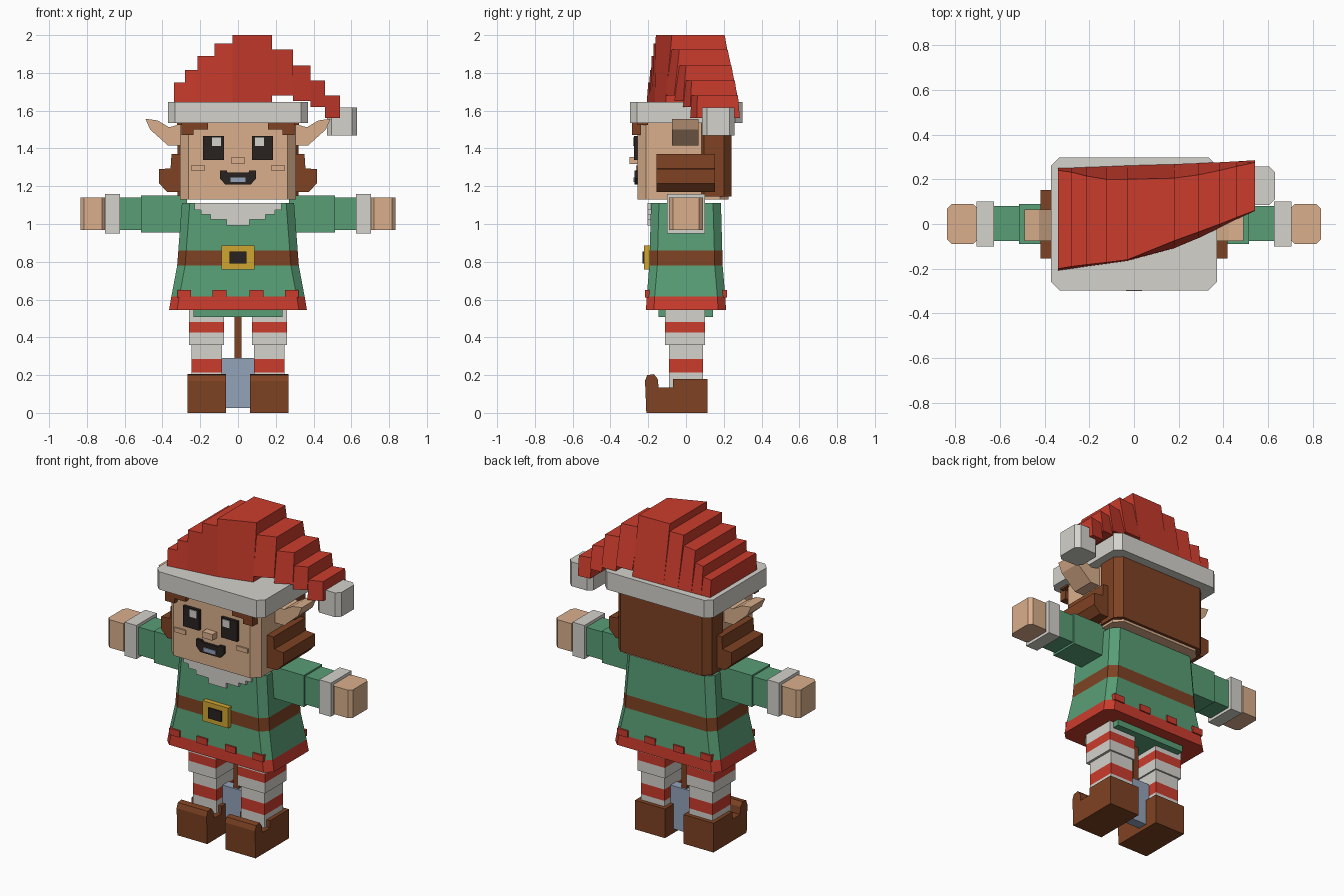
import bpy, bmesh
from mathutils import Vector

cube = bpy.data.objects.get("Cube")
if cube:
    bpy.data.objects.remove(cube, do_unlink=True)


def linear(c):
    c /= 255
    return c / 12.92 if c <= 0.04045 else ((c + 0.055) / 1.055) ** 2.4


def material(name, *rgb):
    m = bpy.data.materials.new(name)
    m.use_nodes = True
    col = [linear(c) for c in rgb] + [1]
    m.diffuse_color = col
    m.node_tree.nodes["Principled BSDF"].inputs["Base Color"].default_value = col
    return m


RED = material("red cloth", 203, 60, 45)
GREEN = material("green cloth", 88, 158, 118)
SKIN = material("skin", 218, 175, 140)
BROWN = material("brown", 126, 66, 35)
WHITE = material("off white", 212, 210, 204)
GOLD = material("gold", 208, 166, 50)
BLACK = material("black", 40, 34, 32)
STEEL = material("blue grey", 148, 163, 184)


def finish(name, bm, mats, rule=None):
    bmesh.ops.recalc_face_normals(bm, faces=bm.faces)
    if rule:
        for f in bm.faces:
            f.material_index = rule(f.calc_center_median())
    me = bpy.data.meshes.new(name)
    bm.to_mesh(me)
    bm.free()
    for m in mats:
        me.materials.append(m)
    ob = bpy.data.objects.new(name, me)
    bpy.context.scene.collection.objects.link(ob)
    return ob


def loft(name, rings, mats, rule=None):
    """Stack rectangles (z, x0, x1, y0, y1, corner cut) into one solid."""
    bm = bmesh.new()
    loops = []
    for z, x0, x1, y0, y1, c in rings:
        pts = [(x0, y0 + c), (x0 + c, y0), (x1 - c, y0), (x1, y0 + c),
               (x1, y1 - c), (x1 - c, y1), (x0 + c, y1), (x0, y1 - c)]
        if c == 0:
            pts = pts[::2]
        loops.append([bm.verts.new((x, y, z)) for x, y in pts])
    for a, b in zip(loops, loops[1:]):
        n = len(a)
        for i in range(n):
            bm.faces.new((a[i], a[(i + 1) % n], b[(i + 1) % n], b[i]))
    bm.faces.new(loops[0])
    bm.faces.new(loops[-1])
    return finish(name, bm, mats, rule)


def box(name, x0, x1, y0, y1, z0, z1, mat, cut=0):
    return loft(name, [(z, x0, x1, y0, y1, cut) for z in (z0, z1)], [mat])


def prism(name, pts, lo, hi, mat, axis):
    """Extrude a side profile along x (y, z points) or a front profile along y (x, z points)."""
    bm = bmesh.new()
    place = (lambda p, t: (t, *p)) if axis == "x" else (lambda p, t: (p[0], t, p[1]))
    a, b = ([bm.verts.new(place(p, t)) for p in pts] for t in (lo, hi))
    for i in range(len(a)):
        j = (i + 1) % len(a)
        bm.faces.new((a[i], a[j], b[j], b[i]))
    bm.faces.new(a)
    bm.faces.new(b)
    return finish(name, bm, [mat])


def mirrored(ob):
    """Copy a left-hand part to the right-hand side."""
    bm = bmesh.new()
    bm.from_mesh(ob.data)
    for v in bm.verts:
        v.co.x *= -1
    return finish(ob.name.replace("left", "right"), bm, list(ob.data.materials))


# Curled shoes
shoe = [(-.21, 0), (.115, 0), (.115, .18), (-.07, .18), (-.07, .135), (-.145, .135),
        (-.15, .18), (-.17, .205), (-.205, .2), (-.217, .17)]
mirrored(prism("left_shoe", shoe, .063, .268, BROWN, "x"))

# Striped stockings
def stripe(lo, hi):
    return lambda c: int(lo < c.z < hi)

mirrored(loft("left_lower_leg", [(z, .085, .245, -.09, .09, 0) for z in (.12, .215, .285, .36)],
              [WHITE, RED], stripe(.215, .285)))
mirrored(loft("left_upper_leg", [(z, .075, .26, -.11, .1, 0) for z in (.36, .425, .48, .56)],
              [WHITE, RED], stripe(.425, .48)))

# Shovel between the legs
box("shovel_blade", -.087, .087, -.03, .03, .025, .29, STEEL)
box("shovel_handle", -.018, .018, -.018, .018, .29, .52, BROWN)

# Tunic with hem and belt
box("under_tunic", -.235, .235, -.145, .142, .508, .56, GREEN)
tunic = [(.545, .365, .212), (.615, .353, .208), (.78, .322, .194), (.86, .316, .192), (1.112, .297, .185)]
loft("tunic", [(z, -x, x, -y, y, .042) for z, x, y in tunic], [GREEN, RED, BROWN],
     lambda c: 1 if c.z < .61 else 2 if .79 < c.z < .85 else 0)
for side, y in (("front", -.204), ("back", .204)):
    for i, x in enumerate((-.285, -.098, .098, .285)):
        box(f"hem_tab_{side}_{i + 1}", x - .036, x + .036, y - .012, y + .012, .61, .65, RED)

# Stepped collar
for i, (hx, z0, z1) in enumerate(((.23, 1.075, 1.112), (.195, 1.05, 1.075), (.145, 1.025, 1.05), (.06, .992, 1.025))):
    box(f"collar_step_{i + 1}", -hx, hx, -.203, -.17, z0, z1, WHITE)

# Buckle
box("buckle", -.088, .088, -.222, -.19, .76, .885, GOLD)
box("buckle_centre", -.045, .045, -.23, -.22, .79, .855, BLACK)

# Arms
mirrored(box("left_upper_arm", .27, .513, -.09, .09, .955, 1.15, GREEN))
mirrored(box("left_forearm", .51, .63, -.077, .08, .967, 1.14, GREEN))
mirrored(box("left_cuff", .625, .705, -.1, .1, .95, 1.158, WHITE))
mirrored(box("left_hand", .7, .835, -.09, .09, .967, 1.14, SKIN, .02))

# Head and hair
box("head", -.307, .307, -.256, .225, 1.13, 1.56, SKIN, .045)
box("back_hair", -.32, .32, .055, .242, 1.145, 1.56, BROWN, .04)
lock = [(.3, 1.37), (.352, 1.37), (.357, 1.295), (.418, 1.29), (.418, 1.215), (.375, 1.17), (.3, 1.17)]
mirrored(prism("left_side_lock", lock, -.155, .153, BROWN, "y"))
mirrored(box("left_fringe", .16, .3, -.285, -.24, 1.5, 1.54, BROWN))
mirrored(box("left_fringe_end", .235, .3, -.285, -.24, 1.47, 1.5, BROWN))
mirrored(box("left_temple_hair", .28, .322, -.256, -.2, 1.525, 1.56, BROWN))
ear = [(.3, 1.415), (.37, 1.415), (.465, 1.5), (.49, 1.557), (.425, 1.548), (.365, 1.512), (.3, 1.53)]
mirrored(prism("left_ear", ear, -.075, .065, SKIN, "y"))

# Face
mirrored(box("left_eye", .075, .185, -.275, -.25, 1.34, 1.465, BLACK))
for name, x in (("left", .113), ("right", -.113)):
    box(f"{name}_eye_glint", x - .024, x + .024, -.28, -.274, 1.413, 1.458, WHITE)
mirrored(box("left_cheek", .175, .25, -.265, -.25, 1.282, 1.31, SKIN))
box("nose", -.035, .035, -.3, -.25, 1.317, 1.355, SKIN)
mouth = [(-.095, 1.283), (-.06, 1.283), (-.055, 1.272), (.055, 1.272), (.06, 1.283), (.095, 1.283),
         (.095, 1.24), (.068, 1.21), (-.068, 1.21), (-.095, 1.24)]
prism("mouth", mouth, -.273, -.25, BLACK, "y")
box("teeth", -.04, .04, -.278, -.272, 1.223, 1.247, STEEL)

# Hat brim and bobble
box("hat_brim", -.37, .37, -.297, .298, 1.535, 1.645, WHITE, .037)
box("hat_bobble", .47, .63, .085, .257, 1.468, 1.618, WHITE, .026)

# Stepped hat: sections give x, front and back y at top, front and back y at bottom
sections = [(-.34, -.2, .24, -.208, .25), (-.28, -.19, .232, -.2, .252), (-.215, -.182, .215, -.19, .255),
            (-.125, -.172, .2, -.178, .258), (-.03, -.16, .2, -.165, .262), (.18, -.075, .205, -.108, .268),
            (.29, -.035, .22, -.062, .272), (.385, 0, .24, -.015, .276), (.46, .03, .258, .022, .28),
            (.54, .06, .275, .058, .285)]
tops = [1.75, 1.815, 1.89, 1.955, 2, 1.925, 1.84, 1.76, 1.68]
bottoms = [1.64] * 5 + [1.68, 1.65, 1.62, 1.56]
bm = bmesh.new()
for s0, s1, top, bottom in zip(sections, sections[1:], tops, bottoms):
    ends = []
    for x, ft, bt, fb, bb in (s0, s1):
        corners = ((fb, bottom), (bb, bottom), (bt, top), (ft, top))
        ends.append([bm.verts.new(Vector((x, y, z))) for y, z in corners])
    a, b = ends
    for i in range(4):
        j = (i + 1) % 4
        bm.faces.new((a[i], a[j], b[j], b[i]))
    bm.faces.new(a)
    bm.faces.new(b)
finish("hat", bm, [RED])
